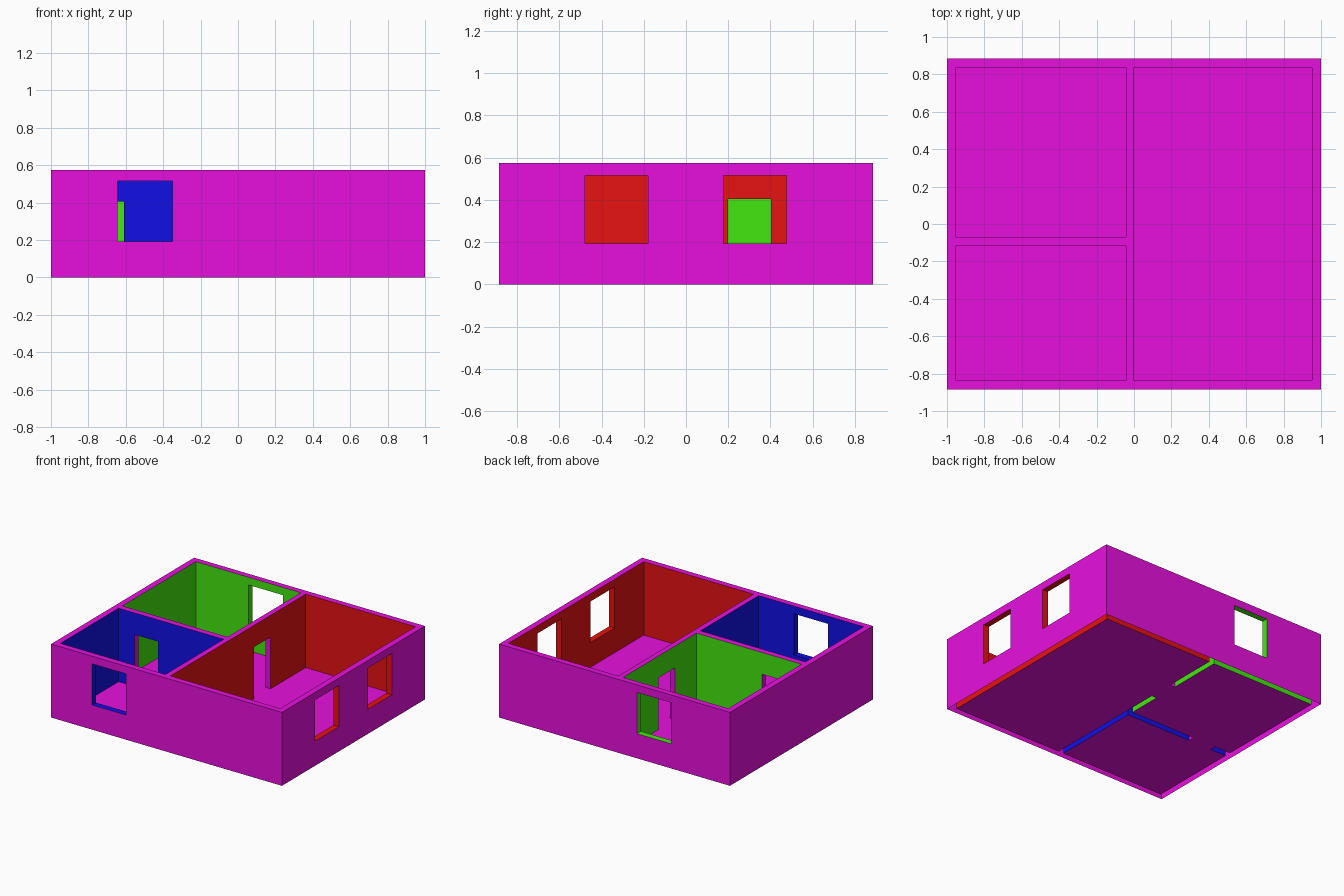
import bpy, bmesh

cube = bpy.data.objects.get("Cube")
if cube:
    bpy.data.objects.remove(cube, do_unlink=True)


def material(name, rgb):
    m = bpy.data.materials.new(name)
    m.use_nodes = True
    m.diffuse_color = (*rgb, 1)
    bsdf = next(n for n in m.node_tree.nodes if n.type == 'BSDF_PRINCIPLED')
    bsdf.inputs["Base Color"].default_value = (*rgb, 1)
    return m


magenta = material("magenta", (0.8, 0.005, 0.73))
red = material("red", (0.8, 0.006, 0.006))
green = material("green", (0.056, 0.8, 0.005))
blue = material("blue", (0.005, 0.005, 0.8))

X, Y, Z = 0, 1, 2


def add_panel(bm, axis, level, facing, u, v, holes=()):
    """Flat rectangle across one axis, with rectangular holes (u0, u1, v0, v1)."""
    us = sorted({*u, *(e for h in holes for e in h[:2])})
    vs = sorted({*v, *(e for h in holes for e in h[2:])})

    def vert(a, b):
        co = [a, b]
        co.insert(axis, level)
        return bm.verts.new(co)

    for a0, a1 in zip(us, us[1:]):
        for b0, b1 in zip(vs, vs[1:]):
            a, b = (a0 + a1) / 2, (b0 + b1) / 2
            if any(h[0] < a < h[1] and h[2] < b < h[3] for h in holes):
                continue
            f = bm.faces.new([vert(a0, b0), vert(a1, b0), vert(a1, b1), vert(a0, b1)])
            f.normal_update()
            if f.normal[axis] * facing < 0:
                f.normal_flip()


def build(name, mat, panels):
    bm = bmesh.new()
    for p in panels:
        add_panel(bm, *p)
    bmesh.ops.remove_doubles(bm, verts=bm.verts, dist=0.0001)
    me = bpy.data.meshes.new(name)
    bm.to_mesh(me)
    bm.free()
    me.materials.append(mat)
    ob = bpy.data.objects.new(name, me)
    bpy.context.collection.objects.link(ob)


def reveal(name, mat, axis, depth, hole):
    """Lining of an opening: two jambs, head and sill."""
    a0, a1, b0, b1 = hole
    side = 1 - axis
    jamb = (depth, (b0, b1))
    flat = (depth, (a0, a1)) if axis == X else ((a0, a1), depth)
    build(name, mat, [(side, a0, 1, *jamb), (side, a1, -1, *jamb),
                      (Z, b0, 1, *flat), (Z, b1, -1, *flat)])


# Overall sizes and room outlines (x0, x1, y0, y1)
W, D, H = 1.0, 0.885, 0.575
IN_X, IN_Y = 0.952, 0.837
hall = (0.0, IN_X, -IN_Y, IN_Y)
back_room = (-IN_X, -0.043, -0.069, IN_Y)
front_room = (-IN_X, -0.043, -IN_Y, -0.117)

# Openings (along wall, then height)
SILL, HEAD, DOOR = 0.193, 0.515, 0.405
front_window = (-0.645, -0.35, SILL, HEAD)
back_window = (-0.495, -0.195, SILL, HEAD)
side_windows = [(-0.477, -0.18, SILL, HEAD), (0.178, 0.475, SILL, HEAD)]
hall_door = (0.198, 0.402, 0, DOOR)
room_door = (-0.815, -0.61, 0, DOOR)

# Outer shell and wall tops
build("outer_walls", magenta, [
    (Y, -D, -1, (-W, W), (0, H), [front_window]),
    (Y, D, 1, (-W, W), (0, H), [back_window]),
    (X, W, 1, (-D, D), (0, H), side_windows),
    (X, -W, -1, (-D, D), (0, H))])
build("wall_tops", magenta, [(Z, H, 1, (-W, W), (-D, D), [hall, back_room, front_room])])


# Inner walls and floor of each room; openings listed as left, right, front, back
def room(name, mat, box, left=(), right=(), front=(), back=()):
    x0, x1, y0, y1 = box
    build(name + "_walls", mat, [
        (X, x0, 1, (y0, y1), (0, H), left), (X, x1, -1, (y0, y1), (0, H), right),
        (Y, y0, 1, (x0, x1), (0, H), front), (Y, y1, -1, (x0, x1), (0, H), back)])
    build(name + "_floor", magenta, [(Z, 0, 1, (x0, x1), (y0, y1))])


room("hall", red, hall, left=[hall_door], right=side_windows)
room("back_room", green, back_room, right=[hall_door], front=[room_door], back=[back_window])
room("front_room", blue, front_room, front=[front_window], back=[room_door])

# Window and door linings
reveal("front_window_lining", blue, Y, (-D, -IN_Y), front_window)
reveal("back_window_lining", green, Y, (IN_Y, D), back_window)
for i, hole in enumerate(side_windows):
    reveal(f"side_window_lining_{i + 1}", red, X, (IN_X, W), hole)
reveal("hall_door_lining", magenta, X, (back_room[1], hall[0]), hall_door)
reveal("room_door_lining", magenta, Y, (front_room[3], back_room[2]), room_door)
